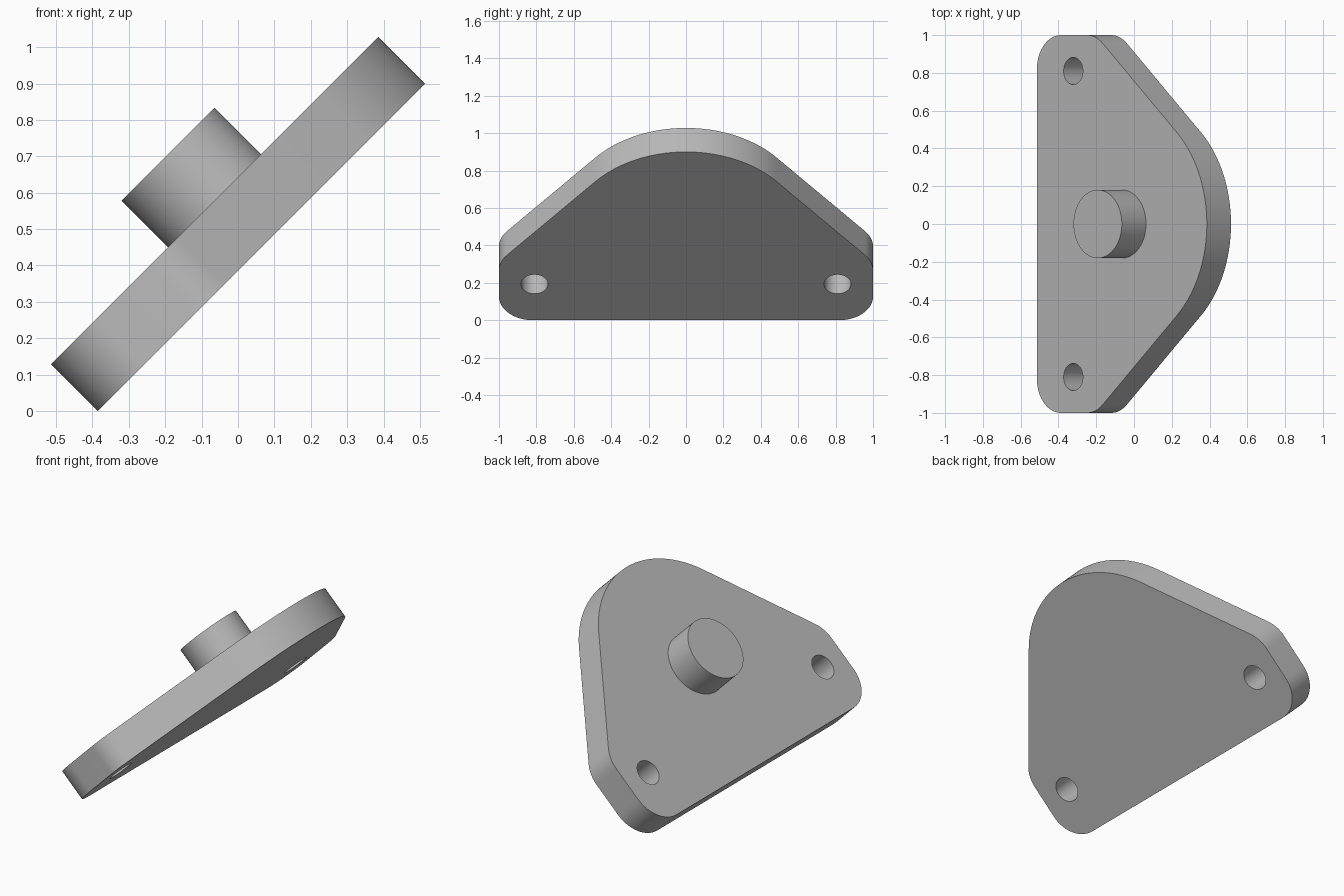
import bpy, bmesh
from math import sin, cos, pi, radians, sqrt, atan2, asin
from mathutils import Matrix

if "Cube" in bpy.data.objects:
    bpy.data.objects.remove(bpy.data.objects["Cube"], do_unlink=True)

LENGTH = 1.272       # plate size up the slope
THICK = 0.181
BIG_R = LENGTH / 2   # rounded top, concentric with the boss
CORNER_R = 0.18
SIDE_U = 0.375       # centre of the upper side corners
SIDE_V = 1 - CORNER_R

grey = bpy.data.materials.new("plain grey")
grey.use_nodes = True
colour = (0.5, 0.5, 0.5, 1)
grey.diffuse_color = colour
grey.node_tree.nodes["Principled BSDF"].inputs["Base Color"].default_value = colour

# Sloped frame: local x runs up the slope, local z is the plate normal
frame = Matrix.Translation((-0.386, 0, 0)) @ Matrix.Rotation(radians(-45), 4, 'Y')


def arc(u, v, r, start, end, steps):
    angles = [start + (end - start) * i / steps for i in range(steps + 1)]
    return [(u + r * cos(a), v + r * sin(a)) for a in angles]


def add_loop(curve, points):
    spline = curve.splines.new('POLY')
    spline.points.add(len(points) - 1)
    for p, (u, v) in zip(spline.points, points):
        p.co = (u, v, 0, 1)
    spline.use_cyclic_u = True


def finish(ob):
    ob.data.materials.clear()
    ob.data.materials.append(grey)
    bpy.ops.object.select_all(action='DESELECT')
    ob.select_set(True)
    bpy.context.view_layer.objects.active = ob
    bpy.ops.object.shade_smooth_by_angle(angle=radians(35))


# Plate outline: one half, then its mirror image
du = BIG_R - SIDE_U
slant = atan2(du, SIDE_V) + asin((BIG_R - CORNER_R) / sqrt(du ** 2 + SIDE_V ** 2))
half = arc(BIG_R, 0, BIG_R, 0, slant, 24)
half += arc(SIDE_U, SIDE_V, CORNER_R, slant, pi / 2, 10)
half += arc(CORNER_R, SIDE_V, CORNER_R, pi / 2, pi, 20)
outline = half + [(u, -v) for u, v in reversed(half[1:])]

# Plate with two bolt holes
curve = bpy.data.curves.new("plate_profile", 'CURVE')
curve.dimensions = '2D'
curve.fill_mode = 'BOTH'
curve.extrude = THICK / 2
add_loop(curve, outline)
for side in (-1, 1):
    add_loop(curve, arc(0.272, side * 0.81, 0.072, 0, 2 * pi, 48)[:-1])
plate = bpy.data.objects.new("plate", curve)
bpy.context.collection.objects.link(plate)
plate.matrix_world = frame @ Matrix.Translation((0, 0, THICK / 2))
bpy.ops.object.select_all(action='DESELECT')
plate.select_set(True)
bpy.context.view_layer.objects.active = plate
bpy.ops.object.convert(target='MESH')
plate = bpy.context.view_layer.objects.active
bm = bmesh.new()
bm.from_mesh(plate.data)
bmesh.ops.remove_doubles(bm, verts=bm.verts, dist=0.0001)
bmesh.ops.recalc_face_normals(bm, faces=bm.faces)
bm.to_mesh(plate.data)
bm.free()
finish(plate)

# Round boss, sunk slightly into the plate
sink = 0.02
height = 0.181 + sink
mesh = bpy.data.meshes.new("boss")
bm = bmesh.new()
bmesh.ops.create_cone(bm, cap_ends=True, segments=64, radius1=0.181,
                      radius2=0.181, depth=height)
bm.to_mesh(mesh)
bm.free()
boss = bpy.data.objects.new("boss", mesh)
bpy.context.collection.objects.link(boss)
boss.matrix_world = frame @ Matrix.Translation((BIG_R, 0, THICK - sink + height / 2))
finish(boss)
